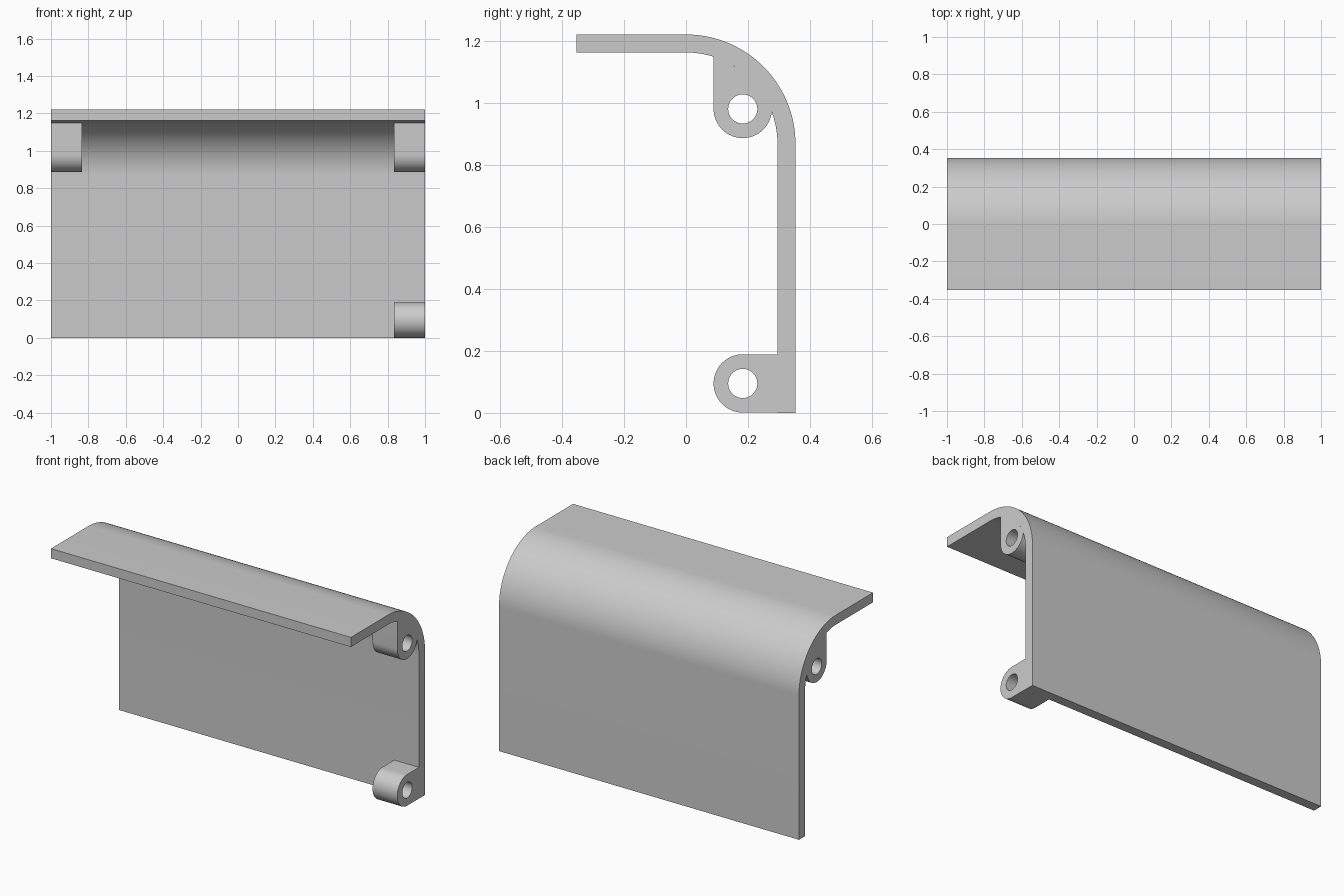
import bpy, bmesh
from math import radians, sin, cos, pi, acos, atan2
from mathutils import Vector

cube = bpy.data.objects.get("Cube")
if cube:
    bpy.data.objects.remove(cube, do_unlink=True)

# Single grey material
grey = bpy.data.materials.new("plain grey")
grey.use_nodes = True
colour = (0.6, 0.6, 0.6, 1)
grey.diffuse_color = colour
grey.node_tree.nodes["Principled BSDF"].inputs["Base Color"].default_value = colour

# Main dimensions
HALF = 1.0
TOP = 1.22
BACK = 0.353
OUTER = 0.353
INNER = 0.295
BEND = (0, TOP - OUTER)
LUG_X = 0.835
LUG_Y = 0.183
LUG_R = 0.094
HOLE_R = 0.047


def arc(centre, radius, start, end, steps):
    """Points on an arc in the y-z plane."""
    return [(centre[0] + radius * cos(start + (end - start) * i / steps),
             centre[1] + radius * sin(start + (end - start) * i / steps))
            for i in range(steps + 1)]


def extrude_profile(name, loops, x0, x1):
    """Fill an outline (further loops are holes) and extrude it along x."""
    bm = bmesh.new()
    edges = []
    for loop in loops:
        verts = [bm.verts.new((x0, y, z)) for y, z in loop]
        edges += [bm.edges.new((a, b)) for a, b in zip(verts, verts[1:] + verts[:1])]
    bmesh.ops.triangle_fill(bm, edges=edges, use_beauty=True, normal=Vector((1, 0, 0)))
    result = bmesh.ops.extrude_face_region(bm, geom=bm.faces[:], use_keep_orig=True)
    moved = [g for g in result["geom"] if isinstance(g, bmesh.types.BMVert)]
    bmesh.ops.translate(bm, verts=moved, vec=(x1 - x0, 0, 0))
    bmesh.ops.recalc_face_normals(bm, faces=bm.faces[:])
    mesh = bpy.data.meshes.new(name)
    bm.to_mesh(mesh)
    bm.free()
    mesh.materials.append(grey)
    obj = bpy.data.objects.new(name, mesh)
    bpy.context.collection.objects.link(obj)
    bpy.ops.object.select_all(action="DESELECT")
    obj.select_set(True)
    bpy.context.view_layer.objects.active = obj
    bpy.ops.object.shade_smooth_by_angle(angle=radians(30))
    return obj


def hole(centre):
    return arc(centre, HOLE_R, 0, 2 * pi, 40)[:-1]


# Bent cover sheet: flat top, rounded corner, upright back
sheet = ([(-BACK, TOP)] + arc(BEND, OUTER, pi / 2, 0, 40) + [(BACK, 0), (INNER, 0)]
         + arc(BEND, INNER, 0, pi / 2, 40) + [(-BACK, TOP - OUTER + INNER)])
extrude_profile("cover_sheet", [sheet], -HALF, HALF)

# Upper hinge lugs, fitted against the inside of the bend
upper = (LUG_Y, 0.98)
bend_start = atan2(upper[1] - BEND[1], LUG_Y + LUG_R)
bend_end = acos((LUG_Y - LUG_R) / INNER)
upper_outline = arc(upper, LUG_R, pi, 2 * pi, 32) + arc(BEND, INNER, bend_start, bend_end, 20)
extrude_profile("upper_lug_left", [upper_outline, hole(upper)], LUG_X, HALF)
extrude_profile("upper_lug_right", [upper_outline, hole(upper)], -HALF, -LUG_X)

# Lower hinge lug, on the left end only
lower = (LUG_Y, LUG_R + 0.001)
lower_outline = (arc(lower, LUG_R, pi / 2, 3 * pi / 2, 32)
                 + [(INNER, lower[1] - LUG_R), (INNER, lower[1] + LUG_R)])
extrude_profile("lower_lug_left", [lower_outline, hole(lower)], LUG_X, HALF)
